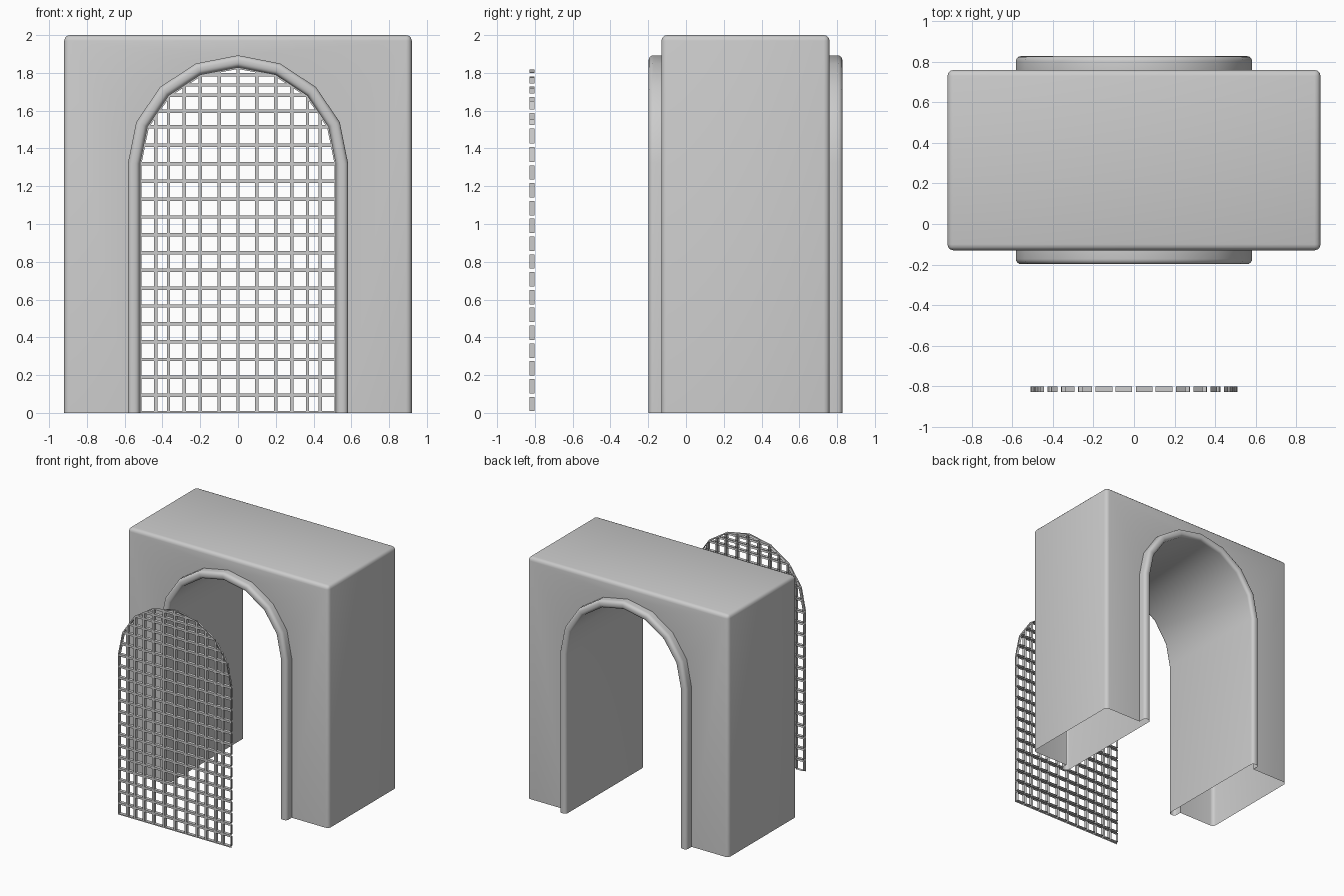
import bpy, bmesh, math
from mathutils import Vector

if "Cube" in bpy.data.objects:
    bpy.data.objects.remove(bpy.data.objects["Cube"])

SPRING, RX, RZ = 1.32, 0.52, 0.51      # arch spring height and radii
FRONT, BACK = -0.13, 0.76              # wall faces
TRIM = 0.063                           # trim width and projection


def arch(offset):
    """Arch outline in x/z, left foot to right foot, in 8 arc segments."""
    pts = [(-RX - offset, 0.0)]
    for i in range(9):
        a = math.pi - i * math.pi / 8
        pts.append(((RX + offset) * math.cos(a), SPRING + (RZ + offset) * math.sin(a)))
    return pts + [(RX + offset, 0.0)]


def finish(bm, name, smooth=True):
    bm.normal_update()
    me = bpy.data.meshes.new(name)
    bm.to_mesh(me)
    bm.free()
    ob = bpy.data.objects.new(name, me)
    bpy.context.collection.objects.link(ob)
    if smooth:
        bpy.ops.object.select_all(action='DESELECT')
        ob.select_set(True)
        bpy.context.view_layer.objects.active = ob
        bpy.ops.object.shade_smooth_by_angle(angle=math.radians(35))
    return ob


# Wall: arched slab, open underneath, with rounded outer edges
W, H = 0.92, 2.0
bm = bmesh.new()
outline = [(W, 0), (W, H), (-W, H), (-W, 0)] + arch(TRIM)
rings = [[bm.verts.new((x, y, z)) for x, z in outline] for y in (FRONT, BACK)]
bm.faces.new(rings[0])
bm.faces.new(rings[1])
for i in range(3):
    bm.faces.new((rings[0][i], rings[0][i + 1], rings[1][i + 1], rings[1][i]))
bmesh.ops.recalc_face_normals(bm, faces=bm.faces)
edges = [e for e in bm.edges if len(e.link_faces) == 2]
bmesh.ops.bevel(bm, geom=edges, offset=0.03, segments=3, profile=0.5, affect='EDGES')
finish(bm, "wall")

# Arch lining: rounded trim on both sides joined by the passage surface
R = 0.026
half = [(TRIM, FRONT)]
y0 = FRONT - TRIM - 0.005
for i in range(5):
    a = i * math.pi / 8
    half.append((TRIM - R + R * math.cos(a), y0 + R - R * math.sin(a)))
for i in range(5):
    a = math.pi / 2 + i * math.pi / 8
    half.append((R + R * math.cos(a), y0 + R - R * math.sin(a)))
section = half + [(d, FRONT + BACK - y) for d, y in reversed(half)]
bm = bmesh.new()
loft = [[bm.verts.new((x, y, z)) for x, z in arch(d)] for d, y in section]
for a, b in zip(loft, loft[1:]):
    for i in range(len(a) - 1):
        bm.faces.new((a[i], a[i + 1], b[i + 1], b[i]))
bmesh.ops.recalc_face_normals(bm, faces=bm.faces)
# passage surface must face into the opening
bm.normal_update()
for f in bm.faces:
    c = f.calc_center_median()
    if abs(c.y - (FRONT + BACK) / 2) < 0.05 and c.z < 1:
        if f.normal.x * c.x > 0:
            bmesh.ops.reverse_faces(bm, faces=bm.faces)
        break
finish(bm, "arch_lining")

# Grille: arch face cut into cells, each cell opened and given depth
GY, DEPTH = -0.828, 0.027
bm = bmesh.new()
bm.faces.new([bm.verts.new((x, GY, z)) for x, z in arch(0)])
arc = [SPRING + RZ * math.sin(k * math.pi / 8) for k in range(4)]
rows = [SPRING * k / 14 for k in range(1, 14)] + arc
rows += [(a + b) / 2 for a, b in zip(arc, arc[1:])]
cols = [0.0]
for x in (0.1, 0.199, 0.284, 0.368, 0.435):
    cols += [x, -x]
cuts = [((0, 0, z), (0, 0, 1)) for z in rows] + [((x, 0, 0), (1, 0, 0)) for x in cols]
for co, no in cuts:
    bmesh.ops.bisect_plane(bm, geom=bm.verts[:] + bm.edges[:] + bm.faces[:],
                           dist=0.002, plane_co=co, plane_no=no)
bm.normal_update()
if next(iter(bm.faces)).normal.y > 0:
    bmesh.ops.reverse_faces(bm, faces=bm.faces)
cells = bm.faces[:]
bmesh.ops.inset_individual(bm, faces=cells, thickness=0.009, use_even_offset=True)
out = bmesh.ops.extrude_discrete_faces(bm, faces=cells)["faces"]
bmesh.ops.translate(bm, vec=Vector((0, DEPTH, 0)),
                    verts=list({v for f in out for v in f.verts}))
bmesh.ops.delete(bm, geom=out, context='FACES')
finish(bm, "grille", smooth=False)
